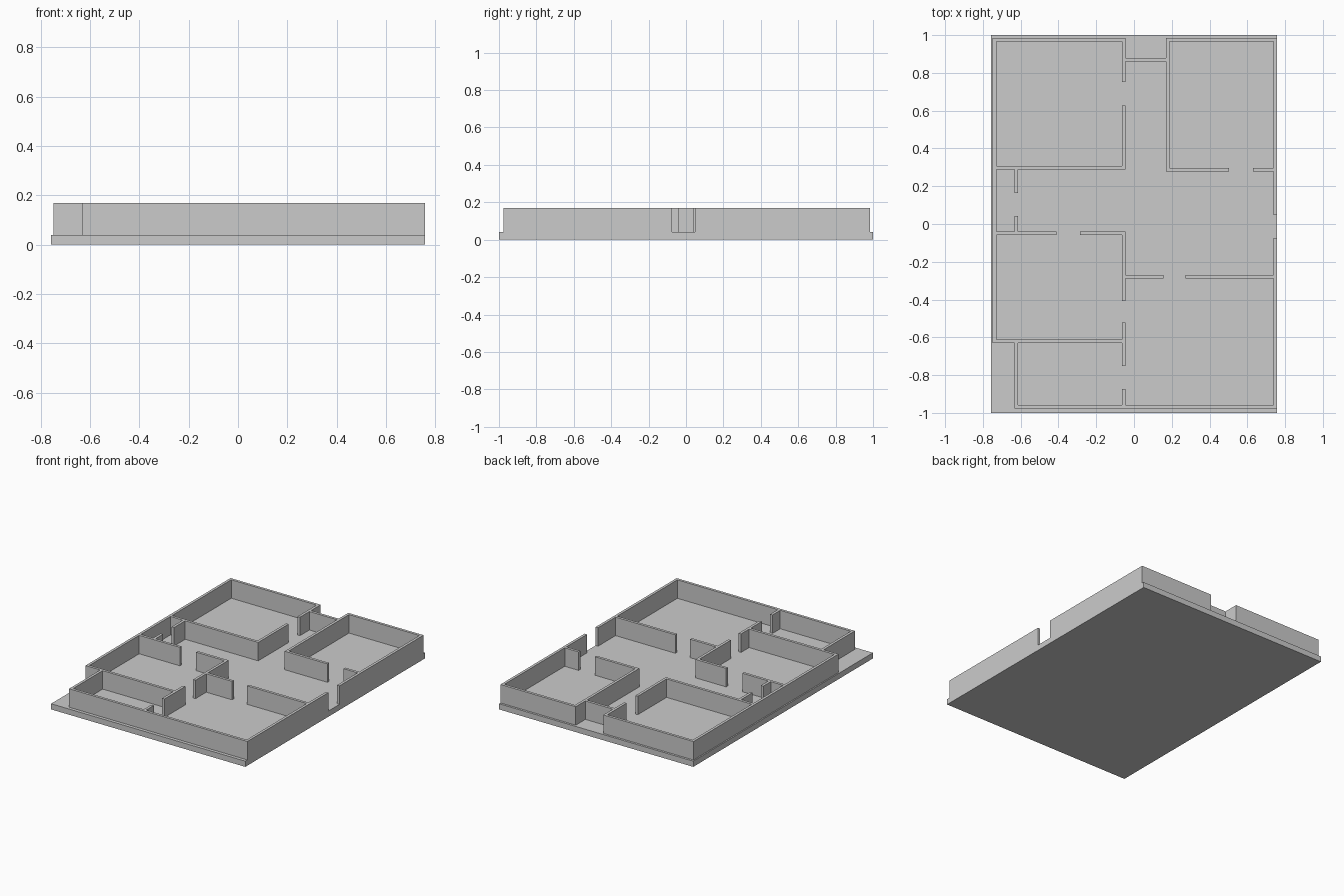
import bpy
import bmesh

cube = bpy.data.objects.get("Cube")
if cube:
    bpy.data.objects.remove(cube, do_unlink=True)

SLAB_TOP, WALL_TOP, T = 0.04, 0.17, 0.019

grey = bpy.data.materials.new("plain grey")
grey.use_nodes = True
grey.diffuse_color = (0.6, 0.6, 0.6, 1)
grey.node_tree.nodes["Principled BSDF"].inputs["Base Color"].default_value = (0.6, 0.6, 0.6, 1)


def finish(bm, name):
    bmesh.ops.recalc_face_normals(bm, faces=bm.faces)
    mesh = bpy.data.meshes.new(name)
    bm.to_mesh(mesh)
    bm.free()
    mesh.materials.append(grey)
    obj = bpy.data.objects.new(name, mesh)
    bpy.context.collection.objects.link(obj)
    return obj


def across(y, x0, x1):
    """Wall running along x, y is its lower edge."""
    return (x0, x1, y, round(y + T, 4))


def along(x, y0, y1):
    """Wall running along y, x is its left edge."""
    return (x, round(x + T, 4), y0, y1)


def build_walls(name, rects):
    """Merge the wall footprints on a shared grid, then raise them."""
    xs = sorted({v for r in rects for v in r[:2]})
    ys = sorted({v for r in rects for v in r[2:]})
    bm = bmesh.new()
    for x0, x1 in zip(xs, xs[1:]):
        for y0, y1 in zip(ys, ys[1:]):
            cx, cy = (x0 + x1) / 2, (y0 + y1) / 2
            if any(a < cx < b and c < cy < d for a, b, c, d in rects):
                bm.faces.new([bm.verts.new((x, y, SLAB_TOP)) for x, y in
                              ((x0, y0), (x1, y0), (x1, y1), (x0, y1))])
    bmesh.ops.remove_doubles(bm, verts=bm.verts, dist=0.0001)
    raised = bmesh.ops.extrude_face_region(bm, geom=bm.faces[:], use_keep_orig=True)
    top = [g for g in raised["geom"] if isinstance(g, bmesh.types.BMVert)]
    bmesh.ops.translate(bm, verts=top, vec=(0, 0, WALL_TOP - SLAB_TOP))
    return finish(bm, name)


# Floor slab
bm = bmesh.new()
bmesh.ops.create_cube(bm, size=1)
bmesh.ops.scale(bm, vec=(1.514, 2, SLAB_TOP), verts=bm.verts)
bmesh.ops.translate(bm, vec=(0, 0, SLAB_TOP / 2), verts=bm.verts)
finish(bm, "floor_slab")

# Main wall lines
LEFT, RIGHT = -0.748, 0.757
BACK, FRONT = 0.985, -0.977
MID = -0.064          # central wall line
MID_R = MID + T
HALL = 0.17           # left edge of the back right room
PORCH = -0.633        # left edge of the front rooms

walls = [
    # Outer walls
    along(LEFT, -0.63, BACK),
    across(BACK - T, LEFT, MID_R),
    across(BACK - T, HALL, RIGHT),
    along(RIGHT - T, 0.048, BACK),
    along(RIGHT - T, FRONT, -0.075),
    across(FRONT, PORCH, RIGHT),
    along(PORCH, FRONT, -0.62),
    across(-0.63, LEFT, MID_R),
    # Back left room and back entrance
    along(MID, 0.753, BACK),
    along(MID, 0.289, 0.628),
    across(0.289, LEFT, MID_R),
    across(0.859, MID, HALL + T),
    # Back right room
    along(HALL, 0.277, BACK),
    across(0.277, HALL, 0.503),
    across(0.277, 0.63, RIGHT),
    # Closet and middle left room
    along(PORCH, 0.165, 0.3),
    along(PORCH, -0.05, 0.043),
    across(-0.059, LEFT, -0.411),
    across(-0.059, -0.285, MID_R),
    along(MID, -0.408, -0.04),
    # Front rooms
    along(MID, -0.753, -0.522),
    along(MID, FRONT, -0.873),
    across(-0.289, MID, 0.156),
    across(-0.289, 0.272, RIGHT),
]
build_walls("walls", walls)
